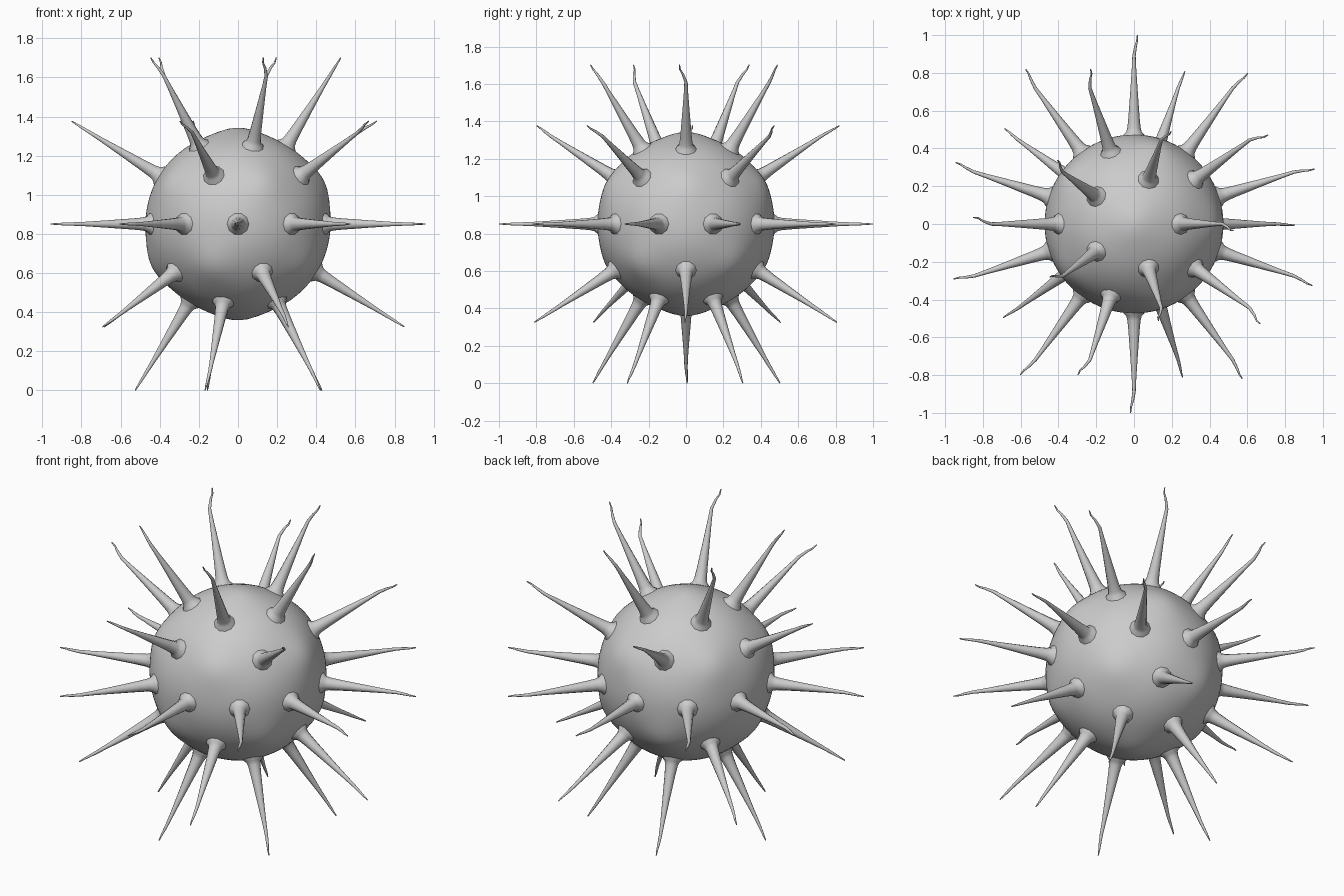
import bpy, bmesh, math
from mathutils import Vector

if "Cube" in bpy.data.objects:
    bpy.data.objects.remove(bpy.data.objects["Cube"])

CENTER = Vector((0, 0, 0.851))
SIDES = 10
# spike profile: distance from centre, radius, share of the sideways tip hook
PROFILE = [(0.455, 0.062, 0), (0.475, 0.054, 0), (0.488, 0.041, 0), (0.51, 0.035, 0),
           (0.56, 0.030, 0), (0.70, 0.020, 0), (0.82, 0.012, 0), (0.89, 0.009, 0),
           (0.94, 0.007, 0.45), (0.97, 0.005, 0.9), (1.0, 0.003, 1.0)]


def finish(name, bm, angle):
    bmesh.ops.recalc_face_normals(bm, faces=bm.faces)
    mesh = bpy.data.meshes.new(name)
    bm.to_mesh(mesh)
    bm.free()
    obj = bpy.data.objects.new(name, mesh)
    obj.location = CENTER
    bpy.context.collection.objects.link(obj)
    bpy.ops.object.select_all(action='DESELECT')
    obj.select_set(True)
    bpy.context.view_layer.objects.active = obj
    bpy.ops.object.shade_smooth_by_angle(angle=math.radians(angle))
    return obj


# Icosahedron cage: its corners swell the body, its edge midpoints carry spikes
cage = bmesh.new()
bmesh.ops.create_icosphere(cage, subdivisions=1, radius=1)
corners = [v.co.normalized() for v in cage.verts]
spike_dirs = [((e.verts[0].co + e.verts[1].co) / 2).normalized() for e in cage.edges]
cage.free()

# Body: sphere with soft peaks at the twelve cage corners
bm = bmesh.new()
bmesh.ops.create_icosphere(bm, subdivisions=5, radius=1)
for v in bm.verts:
    d = v.co.normalized()
    near = min(d.angle(c) for c in corners)
    v.co = d * (0.473 + 0.019 * math.exp(-(near / 0.24) ** 2))
finish("body", bm, 40)

# Spikes: tapered, flared at the root, hooked clockwise near the tip
bm = bmesh.new()
for d in spike_dirs:
    side = Vector((d.y, -d.x, 0)).normalized()
    up = d.cross(side)
    hook = 0.018 + 0.035 * d.z if d.z < 0.5 else 0.035
    hook = max(hook, 0.006)
    rings = []
    for dist, rad, share in PROFILE:
        mid = d * dist + side * hook * share
        rings.append([bm.verts.new(mid + rad * (side * math.cos(a) + up * math.sin(a)))
                      for a in (2 * math.pi * i / SIDES for i in range(SIDES))])
    for low, high in zip(rings, rings[1:]):
        for i in range(SIDES):
            j = (i + 1) % SIDES
            bm.faces.new((low[i], low[j], high[j], high[i]))
    bm.faces.new(rings[0])
    bm.faces.new(rings[-1])
finish("spikes", bm, 60)
